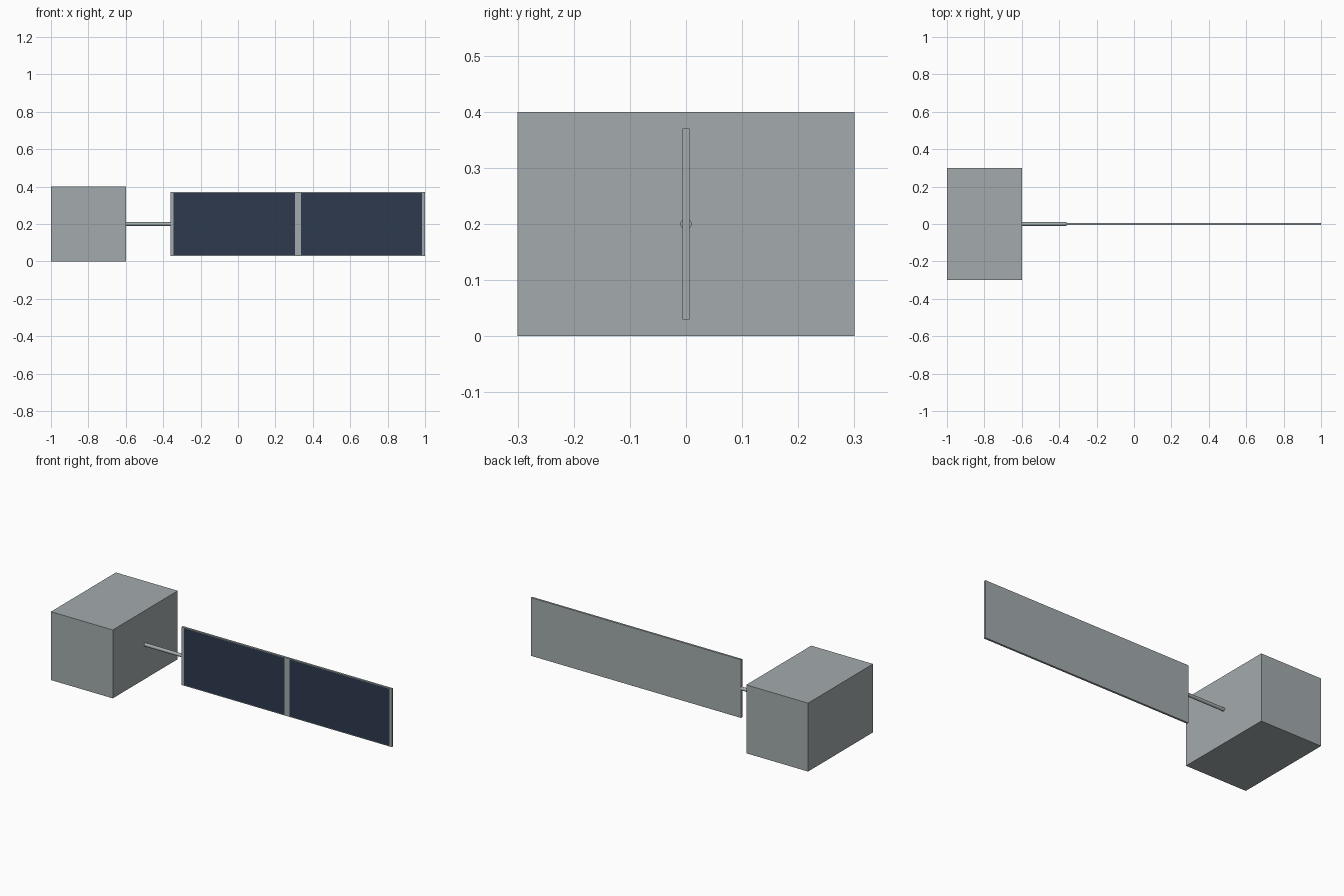
import bpy, bmesh
from mathutils import Matrix, Vector

old = bpy.data.objects.get("Cube")
if old:
    bpy.data.objects.remove(old, do_unlink=True)


def material(name, rgb):
    mat = bpy.data.materials.new(name)
    mat.use_nodes = True
    mat.diffuse_color = (*rgb, 1)
    node = next(n for n in mat.node_tree.nodes if n.type == 'BSDF_PRINCIPLED')
    node.inputs["Base Color"].default_value = (*rgb, 1)
    return mat


GREY = material("light_grey", (0.37, 0.41, 0.42))
NAVY = material("dark_navy", (0.026, 0.042, 0.076))


def finish(name, bm, *mats):
    mesh = bpy.data.meshes.new(name)
    bm.to_mesh(mesh)
    bm.free()
    for mat in mats:
        mesh.materials.append(mat)
    obj = bpy.data.objects.new(name, mesh)
    bpy.context.collection.objects.link(obj)
    return obj


def box(center, size):
    bm = bmesh.new()
    bmesh.ops.create_cube(bm, size=1, matrix=Matrix.Translation(center) @ Matrix.Diagonal((*size, 1)))
    return bm


# Main body
finish("body", box((-0.8, 0, 0.2), (0.4, 0.6, 0.4)), GREY)

# Round boom joining the body to the panel
bm = bmesh.new()
bmesh.ops.create_cone(bm, cap_ends=True, segments=16, radius1=0.01, radius2=0.01, depth=0.24,
                      matrix=Matrix.Translation((-0.48, 0, 0.2)) @ Matrix.Rotation(1.5707963, 4, 'Y'))
boom = finish("boom", bm, GREY)
bpy.context.view_layer.objects.active = boom
boom.select_set(True)
bpy.ops.object.shade_smooth_by_angle()

# Panel, with its front face cut into a frame and two dark cells
bm = box((0.32, 0, 0.2), (1.36, 0.012, 0.34))
cells_x = ((-0.345, 0.304), (0.336, 0.985))
cells_z = (0.034, 0.366)
cuts = [((x, 0, 0), (1, 0, 0)) for pair in cells_x for x in pair]
cuts += [((0, 0, z), (0, 0, 1)) for z in cells_z]
for point, normal in cuts:
    bmesh.ops.bisect_plane(bm, geom=bm.verts[:] + bm.edges[:] + bm.faces[:],
                           plane_co=Vector(point), plane_no=Vector(normal))
bm.normal_update()
for face in bm.faces:
    c = face.calc_center_median()
    in_cell = any(a < c.x < b for a, b in cells_x) and cells_z[0] < c.z < cells_z[1]
    face.material_index = int(face.normal.y < -0.9 and in_cell)
finish("solar_panel", bm, GREY, NAVY)
